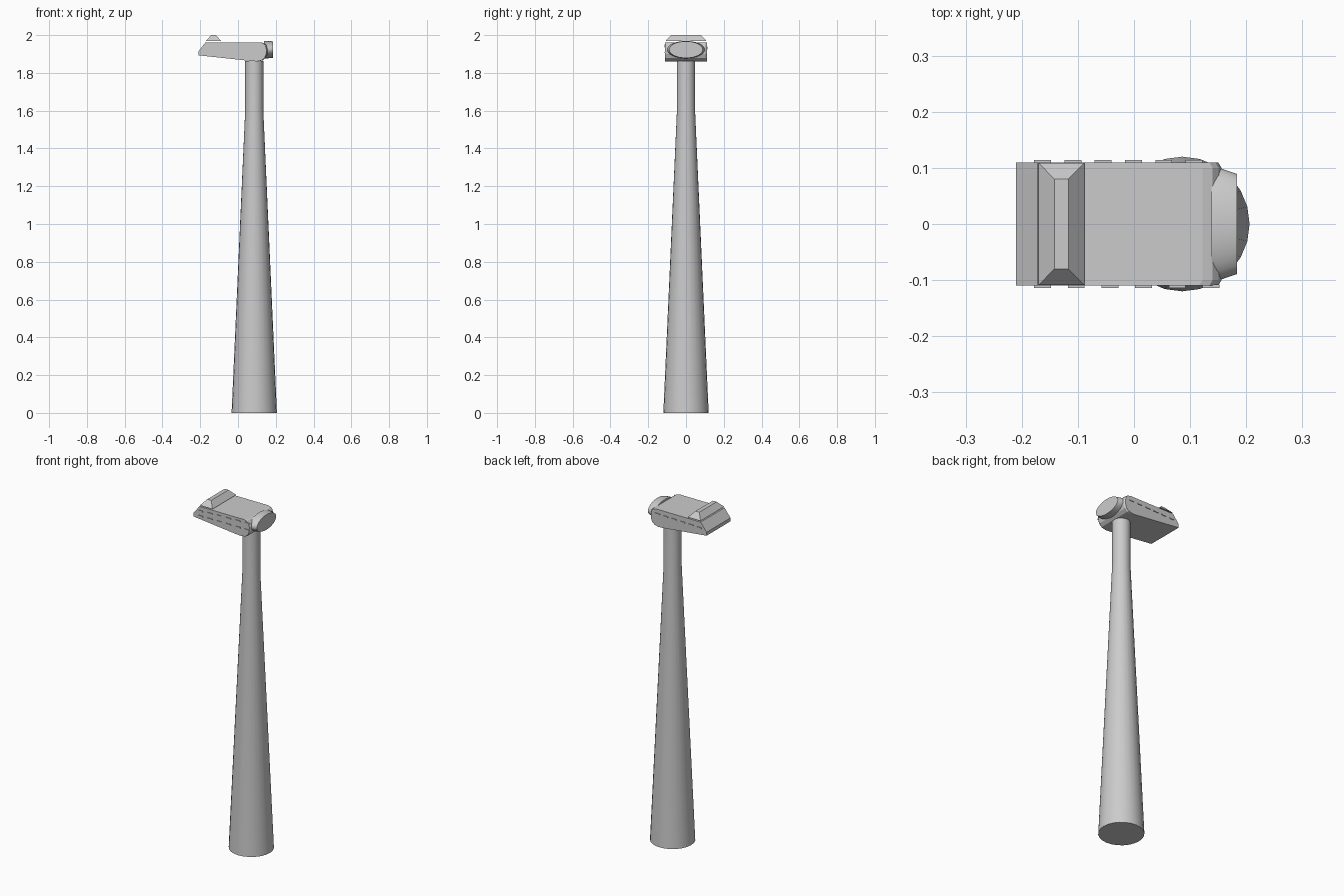
import bpy, bmesh
from math import cos, sin, pi

if "Cube" in bpy.data.objects:
    bpy.data.objects.remove(bpy.data.objects["Cube"])

AX = 0.086  # tower axis


def make(name, verts, faces, smooth=False):
    me = bpy.data.meshes.new(name)
    me.from_pydata(verts, [], faces)
    bm = bmesh.new()
    bm.from_mesh(me)
    bmesh.ops.recalc_face_normals(bm, faces=bm.faces)
    bm.to_mesh(me)
    bm.free()
    ob = bpy.data.objects.new(name, me)
    bpy.context.collection.objects.link(ob)
    if smooth:
        bpy.ops.object.select_all(action='DESELECT')
        ob.select_set(True)
        bpy.context.view_layer.objects.active = ob
        bpy.ops.object.shade_smooth_by_angle(angle=0.6)
    return ob


def loft(name, rings, smooth=False):
    n = len(rings[0])
    verts = [v for r in rings for v in r]
    faces = [tuple(range(n)), tuple(range((len(rings) - 1) * n, len(rings) * n))]
    for k in range(len(rings) - 1):
        for i in range(n):
            j = (i + 1) % n
            faces.append((k * n + i, k * n + j, (k + 1) * n + j, (k + 1) * n + i))
    return make(name, verts, faces, smooth)


def circle(r, z, n=24):
    return [(AX + r * cos(2 * pi * i / n), r * sin(2 * pi * i / n), z) for i in range(n)]


def ellipse(x, ry, rz, n=32, zc=1.923):
    return [(x, ry * cos(2 * pi * i / n), zc + rz * sin(2 * pi * i / n)) for i in range(n)]


def rect(x0, x1, y, z):
    return [(x0, -y, z), (x1, -y, z), (x1, y, z), (x0, y, z)]


# Tapered tower with straight neck
loft("tower", [circle(0.12, 0), circle(0.048, 1.6), circle(0.048, 1.862)], True)

# Nacelle housing: side profile swept across y, rounded at the rotor end
profile = [(-0.21, 1.893), (0.06, 1.864), (0.105, 1.861), (0.13, 1.866), (0.147, 1.88),
           (0.155, 1.9), (0.156, 1.925), (0.151, 1.945), (0.14, 1.957), (0.122, 1.962),
           (-0.172, 1.962), (-0.21, 1.913)]


def section(y, inset):
    return [(x - inset if x > 0.1 else x, y, z) for x, z in profile]


loft("nacelle", [section(-0.11, 0.006), section(-0.1, 0),
                 section(0.1, 0), section(0.11, 0.006)])

# Rotor hub with recessed-edge front disc
loft("hub", [ellipse(0.138, 0.1, 0.046), ellipse(0.155, 0.099, 0.046),
             ellipse(0.184, 0.089, 0.044), ellipse(0.184, 0.082, 0.038)], True)

# Rear roof cooler
loft("roof_cooler", [rect(-0.17, -0.088, 0.109, 1.968), rect(-0.142, -0.117, 0.08, 2.0)])


# Side vent slats
def slats(name, side, xs, rows):
    for r, (z0, slope) in enumerate(rows):
        for i, x in enumerate(xs):
            z = z0 + slope * (x + 0.18)
            a = [(x + dx, side * 0.108, z + dz)
                 for dx, dz in ((0, 0), (0.03, 0), (0.03, 0.006), (0, 0.006))]
            b = [(px, side * 0.114, pz) for px, _, pz in a]
            loft(f"{name}_{r}_{i}", [a, b])


slats("back_slat", 1, [-0.178 + 0.054 * i for i in range(6)], [(1.925, 0.03)])
slats("front_slat", -1, [-0.178 + 0.06 * i for i in range(6)], [(1.935, 0.03), (1.905, 0)])
